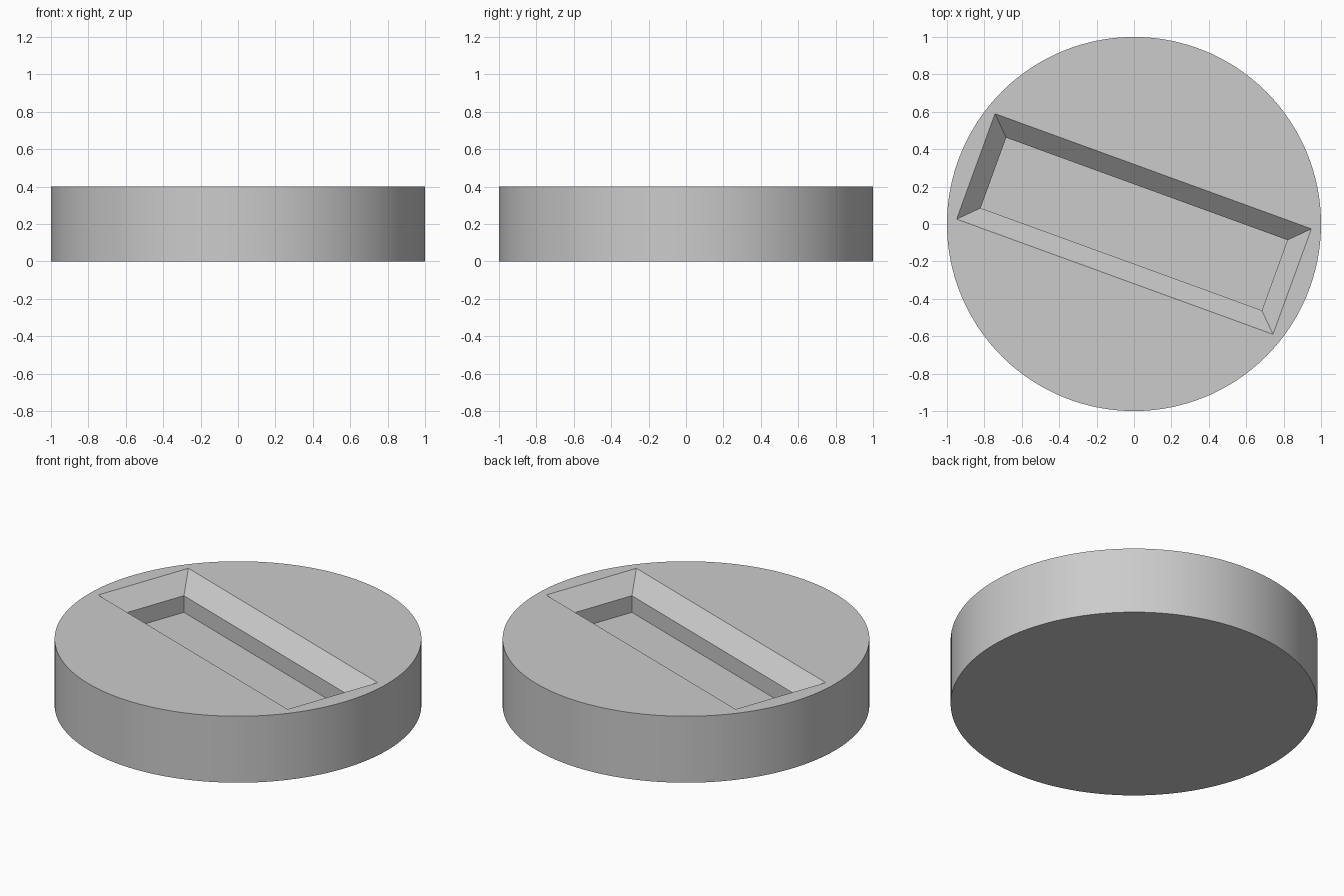
import bpy, bmesh
from math import radians

if "Cube" in bpy.data.objects:
    bpy.data.objects.remove(bpy.data.objects["Cube"])

# Round base disc
bpy.ops.mesh.primitive_cylinder_add(vertices=128, radius=1, depth=0.4, location=(0, 0, 0.2))
disc = bpy.context.object
disc.name = "round_base"

# Slot cutter: straight pocket with a 45 degree chamfered rim
sections = [(0.2, 0.8, 0.2), (0.3, 0.8, 0.2), (0.5, 1.0, 0.4)]  # z, half length, half width
bm = bmesh.new()
rings = [[bm.verts.new((sx * a, sy * b, z)) for sx, sy in ((-1, -1), (1, -1), (1, 1), (-1, 1))]
         for z, a, b in sections]
for low, high in zip(rings, rings[1:]):
    for i in range(4):
        j = (i + 1) % 4
        bm.faces.new((low[i], low[j], high[j], high[i]))
bm.faces.new(rings[0][::-1])
bm.faces.new(rings[-1])
mesh = bpy.data.meshes.new("slot_cutter")
bm.to_mesh(mesh)
bm.free()
cutter = bpy.data.objects.new("slot_cutter", mesh)
cutter.rotation_euler.z = radians(-20)
cutter.hide_render = True
bpy.context.collection.objects.link(cutter)

# Cut the slot into the disc
cut = disc.modifiers.new("slot", 'BOOLEAN')
cut.operation = 'DIFFERENCE'
cut.solver = 'EXACT'
cut.object = cutter
bpy.context.view_layer.objects.active = disc
bpy.ops.object.modifier_apply(modifier=cut.name)
bpy.data.objects.remove(cutter)

# Smooth rim, crisp edges
bpy.ops.object.select_all(action='DESELECT')
disc.select_set(True)
bpy.ops.object.shade_smooth_by_angle(angle=radians(30))
